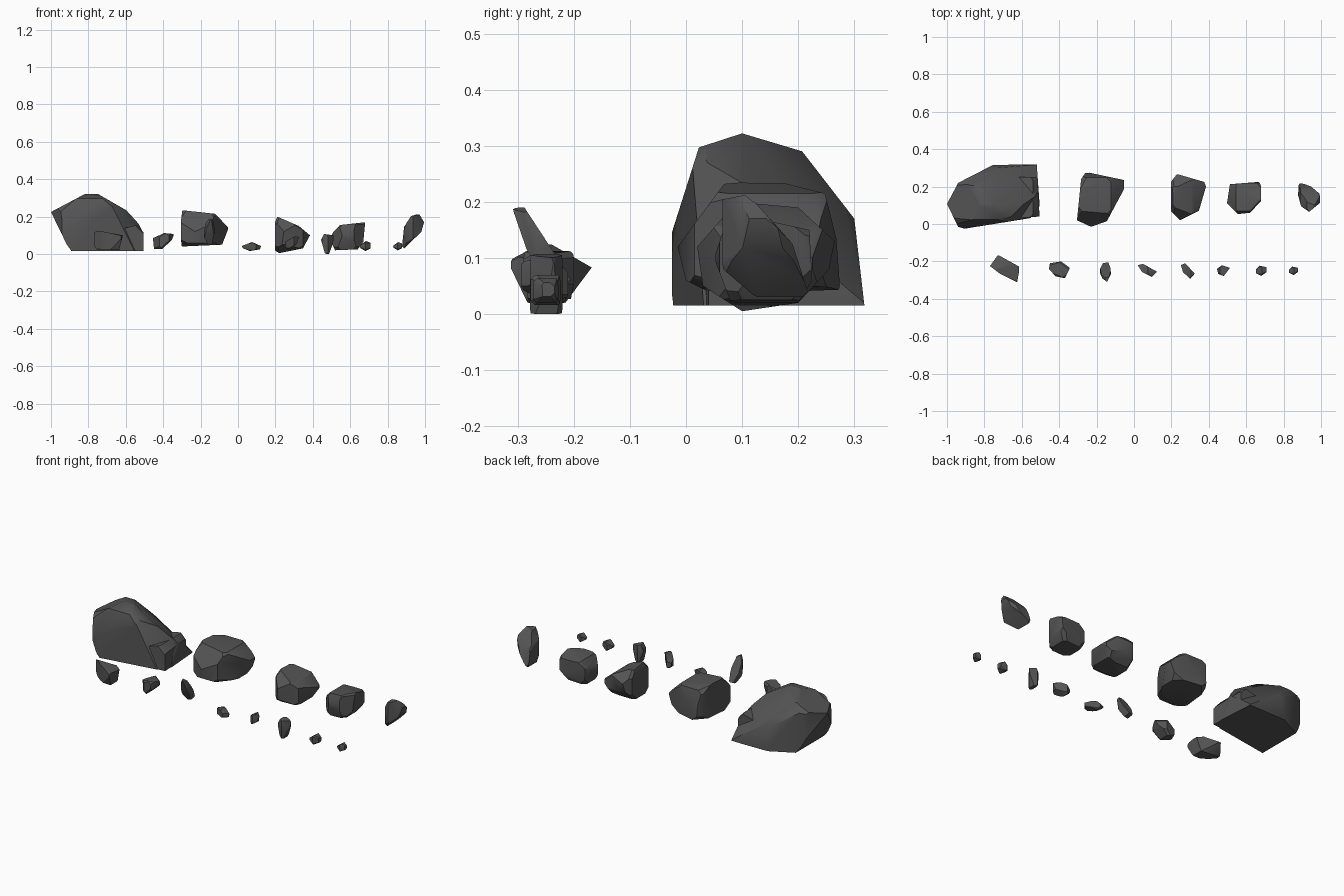
import bpy, bmesh, math
from mathutils import Vector
from mathutils.geometry import convex_hull_2d

if "Cube" in bpy.data.objects:
    bpy.data.objects.remove(bpy.data.objects["Cube"])

stone = bpy.data.materials.new("dark_grey_stone")
stone.diffuse_color = (0.09, 0.09, 0.09, 1)
stone.use_nodes = True
stone.node_tree.nodes["Principled BSDF"].inputs["Base Color"].default_value = stone.diffuse_color


def cut(bm, point, normal):
    """Slice off everything beyond a plane and cap the hole."""
    bmesh.ops.bisect_plane(bm, geom=bm.verts[:] + bm.edges[:] + bm.faces[:], dist=1e-6,
                           plane_co=point, plane_no=normal, clear_outer=True)
    rim = [e for e in bm.edges if e.is_boundary]
    if rim:
        bmesh.ops.holes_fill(bm, edges=rim, sides=0)


def cut_outline(bm, outline, lift):
    """Cut the block along every edge of a 2D silhouette."""
    pts = [Vector(p) for p in outline]
    pts = [pts[i] for i in convex_hull_2d(pts)]
    mid = sum(pts, Vector((0, 0))) / len(pts)
    for p, q in zip(pts, pts[1:] + pts[:1]):
        d = q - p
        if d.length < 1e-5:
            continue
        n = Vector((d.y, -d.x))
        if n.dot(p - mid) < 0:
            n = -n
        cut(bm, lift(p), lift(n).normalized())


def rock(name, front, top, side=None, keep=0.86, keep_low=0.86, extra=()):
    """Carve a stone from a block by its silhouettes, then chip its corners."""
    bm = bmesh.new()
    bmesh.ops.create_cube(bm, size=4)
    cut_outline(bm, front, lambda p: Vector((p.x, 0, p.y)))
    cut_outline(bm, top, lambda p: Vector((p.x, p.y, 0)))
    if side:
        cut_outline(bm, side, lambda p: Vector((0, p.x, p.y)))
    for point, normal in extra:
        cut(bm, Vector(point), Vector(normal).normalized())
    # chipped corners, scaled to the size of the stone
    lo = Vector([min(v.co[i] for v in bm.verts) for i in range(3)])
    hi = Vector([max(v.co[i] for v in bm.verts) for i in range(3)])
    mid, size = (lo + hi) / 2, hi - lo
    for sx in (-1, 1):
        for sy in (-1, 1):
            for sz in (-1, 1):
                n = Vector((sx / size.x, sy / size.y, sz / size.z)).normalized()
                reach = max((v.co - mid).dot(n) for v in bm.verts)
                cut(bm, mid + n * reach * (keep if sz > 0 else keep_low), n)
    corners = [v.co.copy() for v in bm.verts]
    bm.free()
    # clean faceted skin
    bm = bmesh.new()
    for c in corners:
        bm.verts.new(c)
    bmesh.ops.remove_doubles(bm, verts=bm.verts[:], dist=0.002)
    res = bmesh.ops.convex_hull(bm, input=bm.verts[:])
    junk = [g for g in set(res["geom_interior"] + res["geom_unused"])
            if isinstance(g, bmesh.types.BMVert)]
    bmesh.ops.delete(bm, geom=junk, context='VERTS')
    bmesh.ops.dissolve_limit(bm, angle_limit=math.radians(3), verts=bm.verts[:], edges=bm.edges[:])
    bmesh.ops.recalc_face_normals(bm, faces=bm.faces[:])
    mesh = bpy.data.meshes.new(name)
    bm.to_mesh(mesh)
    bm.free()
    mesh.materials.append(stone)
    ob = bpy.data.objects.new(name, mesh)
    bpy.context.collection.objects.link(ob)
    bpy.ops.object.select_all(action='DESELECT')
    ob.select_set(True)
    bpy.context.view_layer.objects.active = ob
    bpy.ops.object.shade_smooth_by_angle(angle=math.radians(35))


# back row: boulders from largest to smallest
rock("great_boulder",
     [(-1, .225), (-.82, .32), (-.75, .322), (-.556, .21), (-.5, .1), (-.505, .015), (-.89, .015), (-.915, .05)],
     [(-1, .107), (-.94, .22), (-.755, .315), (-.52, .32), (-.5, .04), (-.56, .035), (-.905, -.025), (-.94, -.015)],
     [(-.03, .015), (-.03, .13), (.023, .297), (.1, .322), (.207, .29), (.3, .17), (.318, .015)],
     keep=.94, keep_low=1.0,
     extra=[((-.556, .1, .21), (.29, .35, .48)), ((-.55, .12, .16), (.8, -.6, .35))])
rock("great_boulder_foot",
     [(-.66, .015), (-.505, .015), (-.5, .11), (-.54, .155), (-.64, .13)],
     [(-.64, .03), (-.505, .04), (-.515, .25), (-.64, .25)],
     keep=.93, keep_low=1.0)
rock("large_boulder",
     [(-.305, .235), (-.123, .215), (-.05, .14), (-.085, .05), (-.305, .04)],
     [(-.257, .278), (-.053, .235), (-.053, .187), (-.145, .015), (-.23, -.015), (-.305, .02), (-.283, .24)],
     [(-.015, .12), (0, .06), (.04, .04), (.275, .04), (.268, .135), (.248, .215), (.168, .235), (.07, .235)],
     keep=.92, keep_low=.9)
rock("medium_boulder",
     [(.21, .2), (.325, .15), (.385, .1), (.347, .03), (.22, .005), (.195, .02), (.19, .15)],
     [(.23, .267), (.375, .225), (.385, .2), (.347, .07), (.245, .02), (.197, .07), (.197, .225)],
     [(.1, .005), (.2, .02), (.255, .08), (.265, .13), (.2, .19), (.09, .2), (.02, .12), (.03, .05)],
     keep=.94, keep_low=.92)
rock("small_boulder",
     [(.51, .118), (.545, .155), (.68, .17), (.67, .065), (.64, .025), (.52, .02), (.49, .08)],
     [(.513, .213), (.668, .225), (.685, .2), (.68, .123), (.62, .06), (.555, .053), (.497, .11)],
     [(.05, .1), (.08, .02), (.2, .02), (.225, .06), (.22, .15), (.12, .172), (.07, .16)],
     keep=.94, keep_low=.9)
rock("leaning_boulder",
     [(.888, .145), (.925, .203), (.968, .215), (.995, .17), (.98, .118), (.888, .03), (.877, .04)],
     [(.882, .225), (.93, .215), (1, .155), (1, .117), (.936, .065), (.893, .095), (.877, .155)],
     [(.057, .203), (.105, .212), (.127, .195), (.19, .125), (.217, .04), (.2, .02), (.13, .025), (.066, .08)],
     keep=.95, keep_low=.95)

# front row: stones from largest to smallest
rock("slab_stone",
     [(-.775, .118), (-.765, .128), (-.615, .1), (-.636, .02), (-.754, .025), (-.775, .05)],
     [(-.77, -.225), (-.727, -.165), (-.61, -.23), (-.625, -.312), (-.715, -.267)],
     [(-.168, .083), (-.25, .13), (-.318, .094), (-.28, .015), (-.215, .02)],
     keep=.97, keep_low=.97)
rock("wedge_stone",
     [(-.455, .085), (-.395, .112), (-.342, .107), (-.353, .075), (-.406, .027), (-.449, .027)],
     [(-.45, -.21), (-.39, -.2), (-.342, -.235), (-.37, -.29), (-.42, -.28), (-.455, -.24)],
     keep=.88, keep_low=.85)
rock("standing_stone",
     [(-.176, .16), (-.155, .19), (-.134, .182), (-.123, .123), (-.139, .053), (-.16, .048), (-.182, .09)],
     [(-.187, -.25), (-.166, -.21), (-.13, -.203), (-.123, -.267), (-.144, -.31), (-.17, -.29)],
     [(-.31, .19), (-.288, .19), (-.229, .1), (-.205, .06), (-.24, .045), (-.284, .115)],
     keep=.96, keep_low=.96)
rock("flat_stone",
     [(.02, .043), (.075, .064), (.123, .043), (.118, .025), (.064, .016), (.027, .03)],
     [(.02, -.22), (.048, -.213), (.123, -.255), (.096, -.283), (.043, -.257)])
rock("tilted_stone",
     [(.25, .064), (.305, .096), (.326, .09), (.315, .053), (.267, .027), (.25, .037)],
     [(.25, -.22), (.273, -.21), (.325, -.265), (.3, -.294), (.262, -.257)], keep=.92, keep_low=.92)
rock("tapered_stone",
     [(.444, .075), (.46, .107), (.513, .1), (.508, .06), (.487, 0), (.465, .002)],
     [(.444, -.24), (.47, -.22), (.513, -.235), (.48, -.278), (.45, -.267)], keep=.9, keep_low=.92)

# the two pebbles share one shape at different sizes
for name, cx, cz, w, h in (("large_pebble", .681, .043, .03, .027), ("small_pebble", .854, .042, .025, .022)):
    front = [(-1, .1), (.1, 1), (1, .6), (.9, -.5), (0, -1), (-.9, -.4)]
    top = [(-1, .2), (-.3, 1), (.9, .7), (.9, -.3), (0, -1), (-1, -.5)]
    rock(name, [(cx + w * a, cz + h * b) for a, b in front],
         [(cx + w * a, -.25 + w * .9 * b) for a, b in top])
